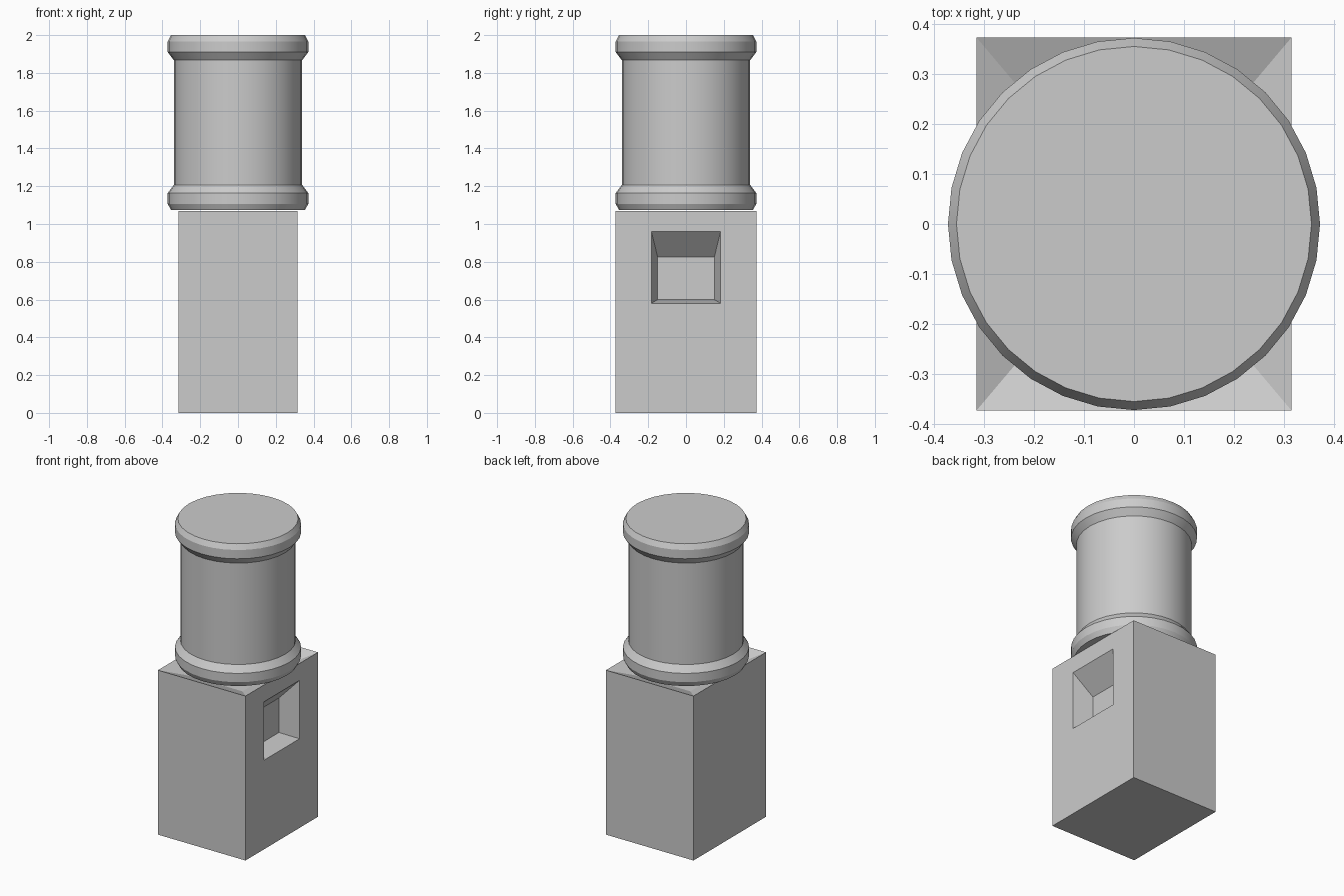
import bpy, bmesh
from math import sin, cos, tau, radians

if "Cube" in bpy.data.objects:
    bpy.data.objects.remove(bpy.data.objects["Cube"])


def finish(name, bm):
    bmesh.ops.recalc_face_normals(bm, faces=bm.faces)
    mesh = bpy.data.meshes.new(name)
    bm.to_mesh(mesh)
    bm.free()
    obj = bpy.data.objects.new(name, mesh)
    bpy.context.collection.objects.link(obj)
    return obj


def bridge(bm, a, b):
    n = len(a)
    for i in range(n):
        j = (i + 1) % n
        bm.faces.new((a[i], a[j], b[j], b[i]))


def loop(bm, points):
    return [bm.verts.new(p) for p in points]


def rect_xy(hx, hy, z):
    return [(-hx, -hy, z), (hx, -hy, z), (hx, hy, z), (-hx, hy, z)]


def rect_yz(x, hy, z0, z1):
    return [(x, -hy, z0), (x, hy, z0), (x, hy, z1), (x, -hy, z1)]


# Block with a sloped hollow on top and a tapered window in its right side
HX, HY, H = 0.315, 0.373, 1.07
bm = bmesh.new()
base = loop(bm, rect_xy(HX, HY, 0))
rim = loop(bm, rect_xy(HX, HY, H))
hollow = loop(bm, rect_xy(HX * 0.6, HY * 0.6, H - 0.06))
bm.faces.new(base)
bm.faces.new(hollow)
bridge(bm, rim, hollow)
for i in (0, 2, 3):
    j = (i + 1) % 4
    bm.faces.new((base[i], base[j], rim[j], rim[i]))
side = [base[1], base[2], rim[2], rim[1]]
opening = loop(bm, rect_yz(HX, 0.183, 0.58, 0.96))
recess = loop(bm, rect_yz(HX - 0.125, 0.15, 0.60, 0.825))
bridge(bm, side, opening)
bridge(bm, opening, recess)
bm.faces.new(recess)
finish("block", bm)

# Drum with a bevelled band at each end, turned from a mirrored profile
SIDES, MID = 32, 1.537
half = [(0.355, 0.463), (0.372, 0.430), (0.372, 0.373), (0.340, 0.330)]
profile = [(r, MID - d) for r, d in half] + [(r, MID + d) for r, d in reversed(half)]
bm = bmesh.new()
rings = [loop(bm, [(r * cos(tau * i / SIDES), r * sin(tau * i / SIDES), z)
                   for i in range(SIDES)]) for r, z in profile]
for low, high in zip(rings, rings[1:]):
    bridge(bm, low, high)
bm.faces.new(rings[0])
bm.faces.new(rings[-1])
drum = finish("drum", bm)

bpy.context.view_layer.objects.active = drum
drum.select_set(True)
bpy.ops.object.shade_smooth_by_angle(angle=radians(20))
